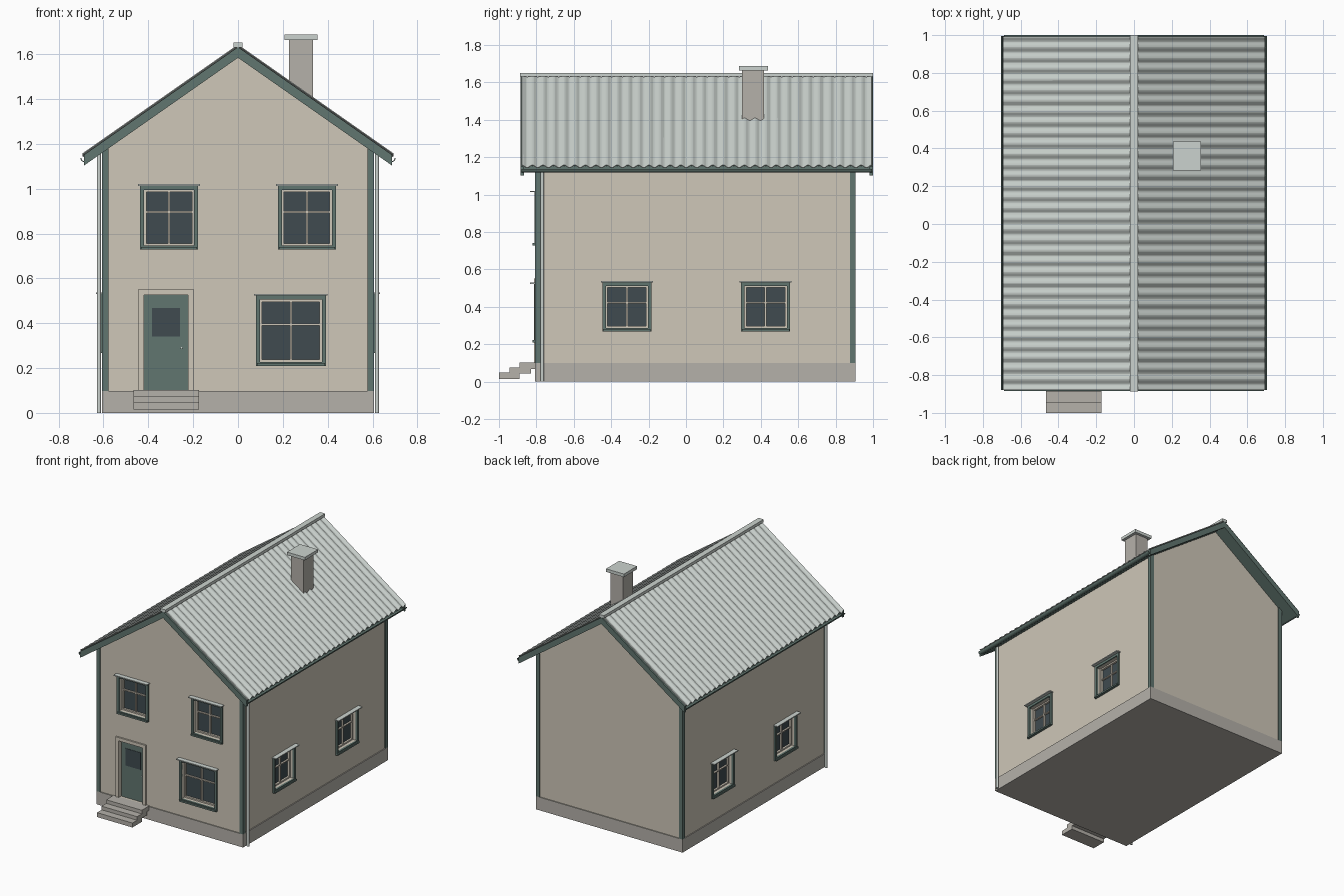
import bpy, bmesh, math
from mathutils import Matrix

if "Cube" in bpy.data.objects:
    bpy.data.objects.remove(bpy.data.objects["Cube"])


def material(name, rgb):
    m = bpy.data.materials.new(name)
    m.diffuse_color = (*rgb, 1)
    m.use_nodes = True
    m.node_tree.nodes["Principled BSDF"].inputs["Base Color"].default_value = m.diffuse_color
    return m


CREAM = material("cream", (0.62, 0.57, 0.48))
GREEN = material("green", (0.12, 0.18, 0.16))
GLASS = material("glass", (0.05, 0.07, 0.08))
STONE = material("stone", (0.46, 0.44, 0.40))
METAL = material("metal", (0.60, 0.65, 0.62))


def finish(name, bm, mat, recalc=True):
    if recalc:
        bmesh.ops.recalc_face_normals(bm, faces=bm.faces)
    me = bpy.data.meshes.new(name)
    bm.to_mesh(me)
    bm.free()
    ob = bpy.data.objects.new(name, me)
    bpy.context.collection.objects.link(ob)
    if mat:
        me.materials.append(mat)
    return ob


def boxes(name, ranges, mat):
    """One object from (x0, x1, y0, y1, z0, z1) boxes."""
    bm = bmesh.new()
    for x0, x1, y0, y1, z0, z1 in ranges:
        m = (Matrix.Translation(((x0 + x1) / 2, (y0 + y1) / 2, (z0 + z1) / 2))
             @ Matrix.Diagonal((abs(x1 - x0), abs(y1 - y0), abs(z1 - z0), 1)))
        bmesh.ops.create_cube(bm, size=1, matrix=m)
    return finish(name, bm, mat)


def prism(name, pts, spans, mat):
    """Extrude an (x, z) profile along y over each span."""
    bm = bmesh.new()
    for y0, y1 in spans:
        f = bm.faces.new([bm.verts.new((x, y0, z)) for x, z in pts])
        r = bmesh.ops.extrude_face_region(bm, geom=[f])
        bmesh.ops.translate(bm, vec=(0, y1 - y0, 0),
                            verts=[v for v in r["geom"] if isinstance(v, bmesh.types.BMVert)])
    return finish(name, bm, mat)


# Wall-relative boxes: u along the wall, d outward, w up
def front(u0, u1, d0, d1, w0, w1):
    return (u0, u1, -0.8 - d1, -0.8 - d0, w0, w1)


def side(s):
    return lambda u0, u1, d0, d1, w0, w1: (s * (0.6 + d0), s * (0.6 + d1), u0, u1, w0, w1)


W, TAN = 0.60, 0.70
Y0, Y1 = -0.885, 1.0
cuts = []


def frame_parts(at, u0, u1, w0, w1, t, d0, d1):
    return [at(u0, u0 + t, d0, d1, w0, w1), at(u1 - t, u1, d0, d1, w0, w1),
            at(u0 + t, u1 - t, d0, d1, w1 - t, w1), at(u0 + t, u1 - t, d0, d1, w0, w0 + t)]


def window(name, at, u0, u1, w0, w1):
    t = 0.018
    a, b, c, e = u0 + t, u1 - t, w0 + t, w1 - t
    cuts.append(at(a, b, -0.05, 0.05, c, e))
    boxes(name + "_trim", frame_parts(at, u0, u1, w0, w1, t, -0.005, 0.011)
          + [at(u0 + 0.004, u1 - 0.004, 0, 0.02, w0, w0 + 0.012)], GREEN)
    boxes(name + "_drip_cap", [at(u0 - 0.008, u1 + 0.008, 0, 0.034, w1, w1 + 0.007)], METAL)
    mid, bar = (a + b) / 2, c + 0.6 * (e - c)
    boxes(name + "_sash", frame_parts(at, a, b, c, e, 0.01, -0.045, -0.025)
          + [at(mid - 0.005, mid + 0.005, -0.044, -0.027, c, e),
             at(a, b, -0.044, -0.027, bar - 0.004, bar + 0.004)], CREAM)
    boxes(name + "_glass", [at(a, b, -0.055, -0.04, c, e)], GLASS)


# Windows
window("upper_left_window", front, -0.437, -0.178, 0.728, 1.013)
window("upper_right_window", front, 0.178, 0.437, 0.728, 1.013)
window("living_room_window", front, 0.08, 0.392, 0.21, 0.523)
for s, label in ((1, "right"), (-1, "left")):
    for i, u in enumerate((-0.447, 0.295)):
        window(f"{label}_window_{i + 1}", side(s), u, u + 0.262, 0.268, 0.53)

# Door
cuts.append(front(-0.42, -0.222, -0.03, 0.05, 0.1, 0.525))
boxes("door_frame", [front(-0.445, -0.42, -0.03, 0.012, 0.1, 0.55),
                     front(-0.222, -0.197, -0.03, 0.012, 0.1, 0.55),
                     front(-0.42, -0.222, -0.03, 0.012, 0.525, 0.55)], CREAM)
boxes("door_leaf", [front(-0.42, -0.222, -0.04, -0.02, 0.1, 0.525)], GREEN)
boxes("door_glass", [front(-0.383, -0.258, -0.03, -0.017, 0.34, 0.468)], GLASS)
bm = bmesh.new()
bmesh.ops.create_uvsphere(bm, u_segments=10, v_segments=6, radius=0.006,
                          matrix=Matrix.Translation((-0.252, -0.776, 0.29)))
finish("door_knob", bm, METAL)

# Walls with recessed openings
walls = prism("walls", [(-W, 0.05), (W, 0.05), (W, 1.17), (0, 1.59), (-W, 1.17)],
              [(-0.8, 0.9)], CREAM)
cutter = boxes("opening_cutter", cuts, CREAM)
cutter.hide_render = True
mod = walls.modifiers.new("openings", "BOOLEAN")
mod.operation, mod.solver, mod.object = "DIFFERENCE", "EXACT", cutter
bpy.context.view_layer.objects.active = walls
bpy.ops.object.modifier_apply(modifier=mod.name)
bpy.data.objects.remove(cutter)

# Plinth, corner boards and steps
boxes("plinth", [(-0.607, 0.607, -0.807, 0.907, 0, 0.098)], STONE)
boxes("corner_boards", [(s * 0.577, s * 0.607, y, y + 0.03, 0.098, 1.185)
                        for s in (-1, 1) for y in (-0.807, 0.877)], GREEN)
boxes("front_steps", [(-0.467, -0.173, -0.89, -0.80, 0.068, 0.102),
                      (-0.467, -0.173, -0.945, -0.828, 0.042, 0.075),
                      (-0.467, -0.173, -1.0, -0.89, 0.015, 0.048)], STONE)


# Roof deck and bargeboards
def chevron(top, depth, x):
    return [(0, top), (x, top - TAN * x), (x, top - depth - TAN * x), (0, top - depth),
            (-x, top - depth - TAN * x), (-x, top - TAN * x)]


prism("roof_deck", chevron(1.622, 0.03, 0.672), [(-0.875, 0.99)], GREEN)
prism("bargeboards", chevron(1.632, 0.048, 0.688),
      [(Y0, Y0 + 0.018), (Y1 - 0.018, Y1)], GREEN)

# Corrugated roof sheets
WAVES, SEG = 33, 8
for s, label in ((1, "right"), (-1, "left")):
    bm = bmesh.new()
    prev = None
    for i in range(WAVES * SEG + 1):
        y = -0.878 + 1.871 * i / (WAVES * SEG)
        z = 1.634 + 0.007 * math.cos(2 * math.pi * i / SEG)
        row = [bm.verts.new((s * x, y, z - TAN * x)) for x in (0.0, 0.692)]
        if prev:
            q = [prev[0], prev[1], row[1], row[0]]
            bm.faces.new(q if s > 0 else q[::-1])
        prev = row
    sheet = finish(label + "_roof_sheet", bm, METAL, recalc=False)
    sol = sheet.modifiers.new("thickness", "SOLIDIFY")
    sol.thickness, sol.offset = 0.004, 0

# Ridge cap
boxes("ridge_cap", [(-0.021, 0.021, Y0 - 0.002, Y1, 1.63, 1.651)], METAL)

# Gutters and downpipes
for s, label in ((1, "right"), (-1, "left")):
    arc = [math.pi + math.pi * k / 8 for k in range(9)]
    pts = [(s * 0.684 + r * math.cos(a), 1.137 + r * math.sin(a))
           for r, seq in ((0.019, arc), (0.015, arc[::-1])) for a in seq]
    prism(label + "_gutter", pts, [(-0.88, 0.995)], GREEN)
    bm = bmesh.new()
    bmesh.ops.create_cone(bm, cap_ends=True, segments=12, radius1=0.009, radius2=0.009,
                          depth=1.19, matrix=Matrix.Translation((s * 0.621, -0.768, 0.595)))
    finish(label + "_downpipe", bm, METAL)

# Chimney
boxes("chimney_stack", [(0.228, 0.334, 0.30, 0.418, 1.3, 1.666)], STONE)
boxes("chimney_cap", [(0.207, 0.355, 0.283, 0.438, 1.664, 1.687)], METAL)
